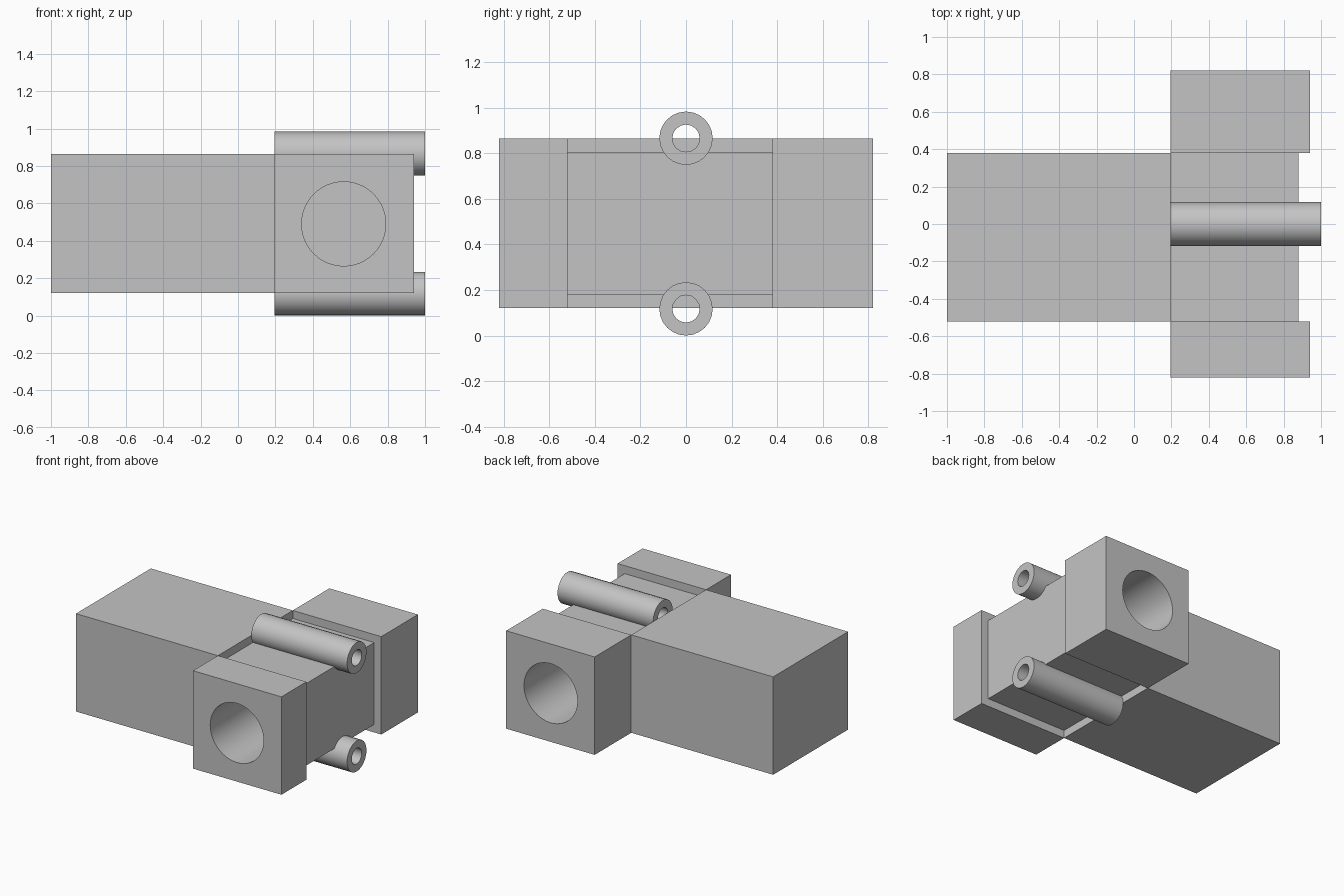
import bpy
import bmesh
from math import pi, radians
from mathutils import Matrix, Vector

cube = bpy.data.objects.get("Cube")
if cube:
    bpy.data.objects.remove(cube, do_unlink=True)

grey = bpy.data.materials.new("plain_grey")
grey.use_nodes = True
colour = (0.55, 0.55, 0.55, 1)
grey.diffuse_color = colour
grey.node_tree.nodes["Principled BSDF"].inputs["Base Color"].default_value = colour


def finish(name, bm):
    bmesh.ops.recalc_face_normals(bm, faces=bm.faces)
    mesh = bpy.data.meshes.new(name)
    bm.to_mesh(mesh)
    bm.free()
    mesh.materials.append(grey)
    obj = bpy.data.objects.new(name, mesh)
    bpy.context.collection.objects.link(obj)
    return obj


def box(name, low, high):
    low, high = Vector(low), Vector(high)
    bm = bmesh.new()
    bmesh.ops.create_cube(bm, size=1, matrix=Matrix.Translation((low + high) / 2)
                          @ Matrix.Diagonal((*(high - low), 1)))
    return finish(name, bm)


def rod(name, radius, length, centre, axis, sides):
    bm = bmesh.new()
    turn = Matrix.Rotation(pi / 2, 4, "Y" if axis == "X" else "X")
    bmesh.ops.create_cone(bm, cap_ends=True, segments=sides, radius1=radius,
                          radius2=radius, depth=length,
                          matrix=Matrix.Translation(centre) @ turn)
    return finish(name, bm)


def cut(obj, cutter):
    cutter.hide_render = True
    mod = obj.modifiers.new("cut", "BOOLEAN")
    mod.operation = "DIFFERENCE"
    mod.solver = "EXACT"
    mod.object = cutter
    bpy.context.view_layer.objects.active = obj
    bpy.ops.object.modifier_apply(modifier=mod.name)


def smooth(obj):
    bpy.ops.object.select_all(action="DESELECT")
    obj.select_set(True)
    bpy.context.view_layer.objects.active = obj
    bpy.ops.object.shade_smooth_by_angle(angle=radians(35))


# Main body, recessed core and the two side blocks
BOTTOM, TOP = 0.12, 0.865
FRONT, BACK, JOINT = -0.52, 0.38, 0.195
box("main_body", (-1, FRONT, BOTTOM), (JOINT, BACK, TOP))
core = box("core", (JOINT, FRONT, 0.18), (0.88, BACK, 0.804))
front_block = box("front_block", (JOINT, -0.82, BOTTOM), (0.94, FRONT, TOP))
back_block = box("back_block", (JOINT, BACK, BOTTOM), (0.94, 0.82, TOP))

# Deep round sockets in the front and back
for side, block in ((-1, front_block), (1, back_block)):
    cutter = rod("socket_cutter", 0.225, 1.3, (0.565, side * 0.85, 0.49), "Y", 48)
    cut(block, cutter)
    cut(core, cutter)
    bpy.data.objects.remove(cutter, do_unlink=True)
for part in (core, front_block, back_block):
    smooth(part)

# Hollow tubes above and below the core
for name, z in (("upper_tube", 0.866), ("lower_tube", 0.117)):
    middle = ((JOINT + 1) / 2, 0, z)
    tube = rod(name, 0.117, 1 - JOINT, middle, "X", 24)
    bore = rod("bore_cutter", 0.06, 1, middle, "X", 16)
    cut(tube, bore)
    bpy.data.objects.remove(bore, do_unlink=True)
    smooth(tube)

# Clear the bores where they graze the core
for z in (0.866, 0.117):
    bore = rod("bore_cutter", 0.06, 2, (1.2, 0, z), "X", 16)
    cut(core, bore)
    bpy.data.objects.remove(bore, do_unlink=True)
